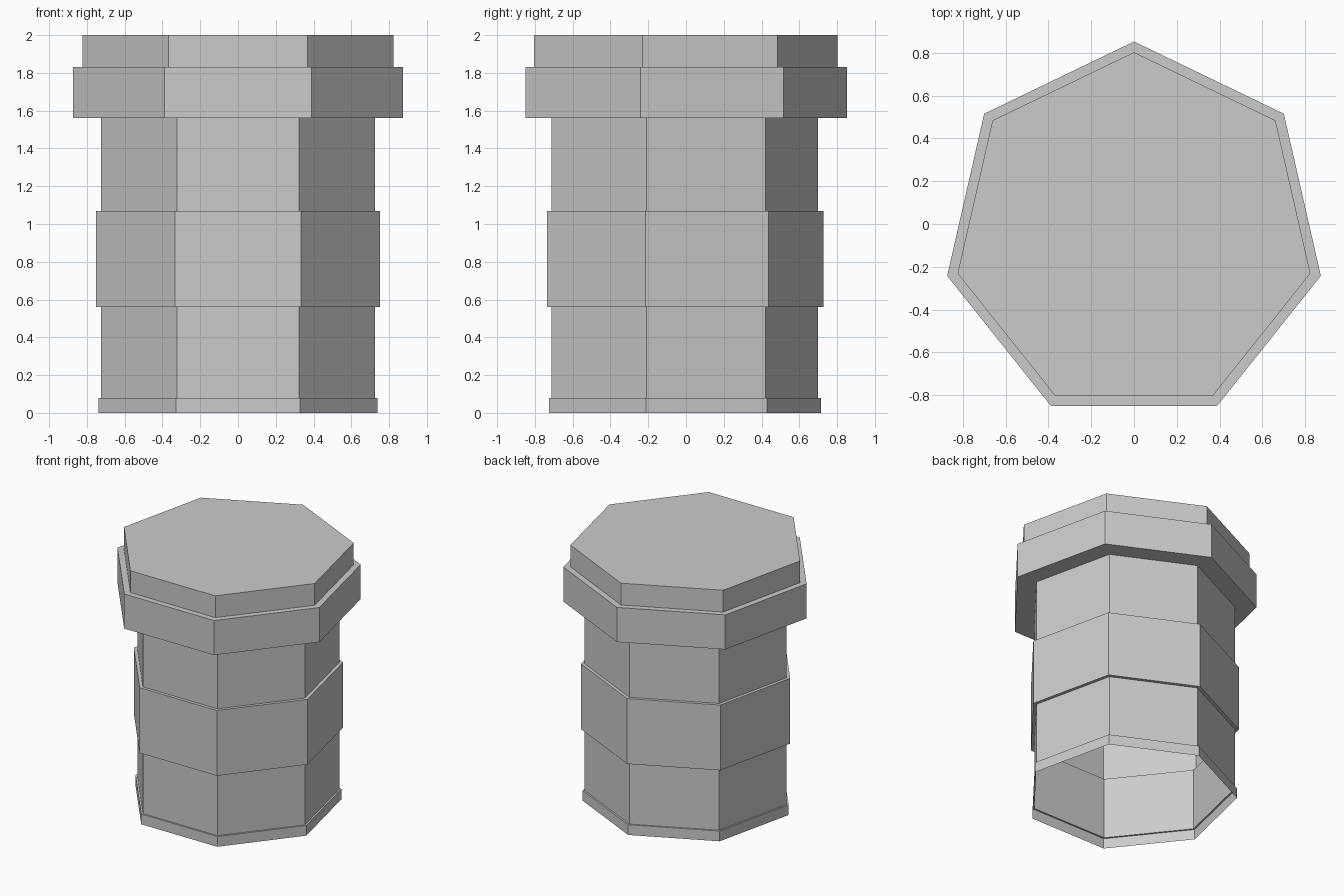
import bpy, bmesh
from math import pi, sin, cos

if "Cube" in bpy.data.objects:
    bpy.data.objects.remove(bpy.data.objects["Cube"])

SIDES = 7
Y_OFF = -0.043  # centres the odd-sided outline in its bounding box

# Stacked bands: (circumradius, bottom z, top z)
bands = [
    (0.757, 0.00, 0.08),   # foot rim
    (0.743, 0.08, 0.56),   # lower shaft
    (0.770, 0.56, 1.07),   # middle sleeve
    (0.743, 1.07, 1.56),   # upper shaft
    (0.895, 1.56, 1.83),   # collar
    (0.845, 1.83, 2.00),   # cap
]

bm = bmesh.new()


def ring(r, z):
    angles = [pi / 2 + 2 * pi * i / SIDES for i in range(SIDES)]
    return [bm.verts.new((r * cos(a), r * sin(a) + Y_OFF, z)) for a in angles]


# Walls and ledges as one shell, open underneath
rings = [ring(r, z) for r, z0, z1 in bands for z in (z0, z1)]
for lo, hi in zip(rings, rings[1:]):
    for i in range(SIDES):
        j = (i + 1) % SIDES
        bm.faces.new((lo[i], lo[j], hi[j], hi[i]))

# Flat lid
bm.faces.new(rings[-1])

mesh = bpy.data.meshes.new("banded_column")
bm.to_mesh(mesh)
bm.free()
bpy.context.collection.objects.link(bpy.data.objects.new("banded_column", mesh))
